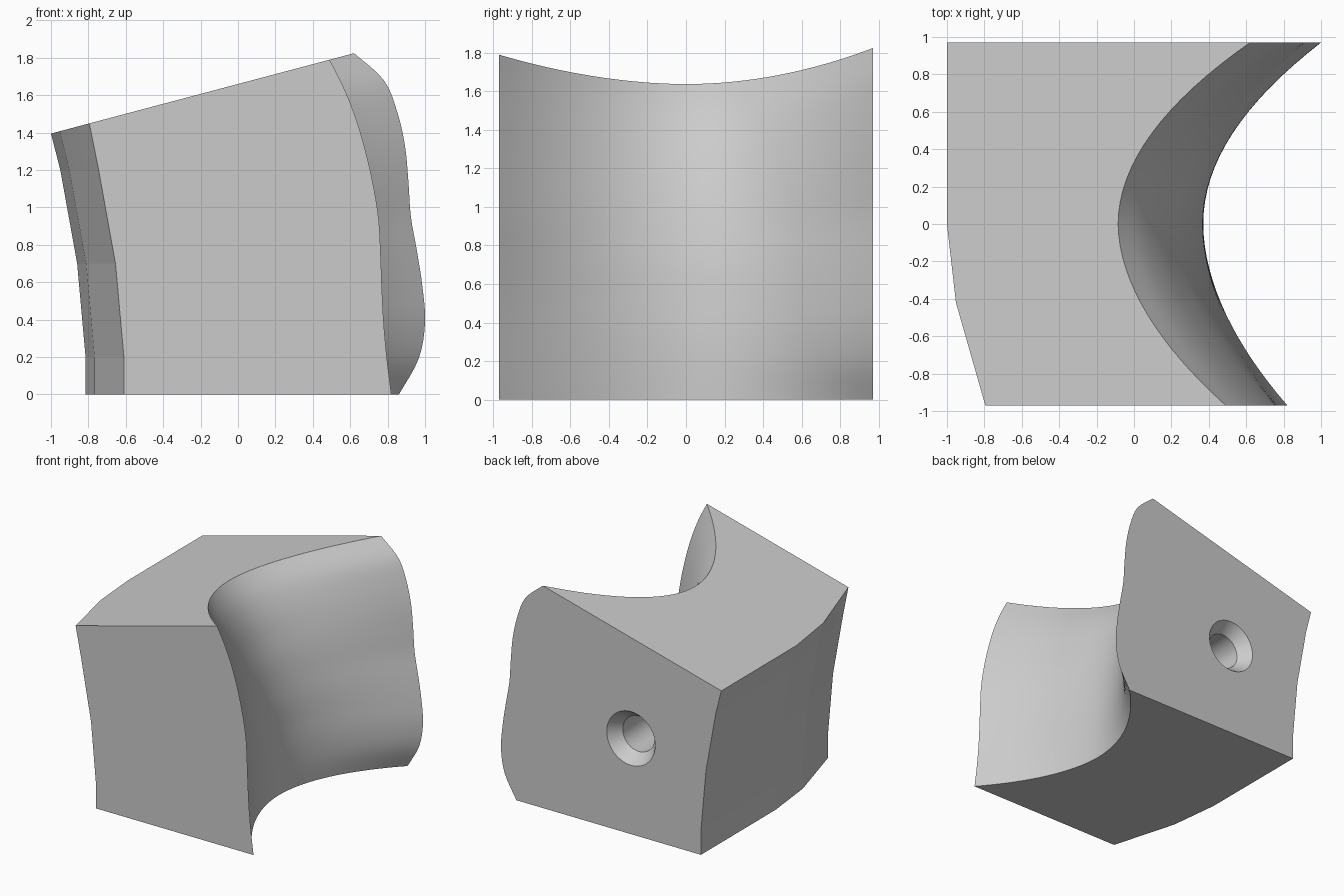
import bpy, bmesh, math
from mathutils import Matrix

if "Cube" in bpy.data.objects:
    bpy.data.objects.remove(bpy.data.objects["Cube"])

HALF = 0.97          # half depth of the block
ROWS, STEPS = 32, 40

# Profiles of the hollow side, evenly spaced from bottom to top
FRONT = [.82, .797, .78, .77, .763, .753, .725, .685, .635, .57, .49]
MIDDLE = [.37, .37, .365, .35, .33, .295, .25, .19, .12, .03, -.085]
BACK = [.86, .966, 1.0, .986, .957, .924, .911, .893, .852, .78, .62]
# Outer side: (x, z) going down, and its sideways shift along y
OUTER = [(-.95, 1.2), (-.86, .7), (-.815, .2), (-.815, 0)]
SHIFT = [(-HALF, .205), (-.42, .048), (0, 0), (HALF, 0)]


def slope(x):
    """Height of the tilted top plane."""
    return 1.66 + .265 * x


def spline(pts, t):
    """Smooth curve through evenly spaced values."""
    n = len(pts) - 1
    i = min(int(t * n), n - 1)
    u = t * n - i
    b, c = pts[i], pts[i + 1]
    a = pts[i - 1] if i else 2 * b - c
    d = pts[i + 2] if i + 2 <= n else 2 * c - b
    return b + .5 * u * (c - a + u * (2 * a - 5 * b + 4 * c - d + u * (3 * (b - c) + d - a)))


def shift(y):
    for (y0, s0), (y1, s1) in zip(SHIFT, SHIFT[1:]):
        if y <= y1:
            return s0 + (s1 - s0) * (y - y0) / (y1 - y0)
    return 0


def section(y):
    """Closed outline of the block at one depth."""
    end, power = (BACK, 1.97) if y > 0 else (FRONT, 1.87)
    w = (abs(y) / HALF) ** power
    pts = []
    for k in range(STEPS + 1):
        t = k / STEPS
        mid = spline(MIDDLE, t)
        x = mid + w * (spline(end, t) - mid)
        pts.append((x, y, t * slope(x)))
    s = shift(y)
    pts.append((s - 1, y, slope(s - 1)))
    pts += [(x + s, y, z) for x, z in OUTER]
    return pts


def make_object(name, bm, mat):
    bmesh.ops.recalc_face_normals(bm, faces=bm.faces)
    mesh = bpy.data.meshes.new(name)
    bm.to_mesh(mesh)
    bm.free()
    mesh.materials.append(mat)
    obj = bpy.data.objects.new(name, mesh)
    bpy.context.collection.objects.link(obj)
    return obj


grey = bpy.data.materials.new("plain_grey")
grey.use_nodes = True
grey.diffuse_color = (.6, .6, .6, 1)
grey.node_tree.nodes["Principled BSDF"].inputs["Base Color"].default_value = (.6, .6, .6, 1)

# Block: outlines lofted from front to back
bm = bmesh.new()
depths = sorted([HALF * (2 * i / ROWS - 1) for i in range(ROWS + 1)] + [-.42])
rings = [[bm.verts.new(p) for p in section(y)] for y in depths]
n = len(rings[0])
for a, b in zip(rings, rings[1:]):
    for i in range(n):
        j = (i + 1) % n
        bm.faces.new((a[i], a[j], b[j], b[i]))
bm.faces.new(rings[0])
bm.faces.new(rings[-1])
block = make_object("saddle_block", bm, grey)

# Countersunk blind hole in the back: turned profile of (radius, depth)
bm = bmesh.new()
turned = [(.24, -.02), (.22, 0), (.145, .1), (.145, .8)]
SIDES = 48
circles = []
for r, depth in turned:
    circles.append([bm.verts.new((r * math.cos(math.tau * k / SIDES), r * math.sin(math.tau * k / SIDES), depth))
                    for k in range(SIDES)])
for a, b in zip(circles, circles[1:]):
    for i in range(SIDES):
        j = (i + 1) % SIDES
        bm.faces.new((a[i], a[j], b[j], b[i]))
bm.faces.new(circles[0])
bm.faces.new(circles[-1])
bmesh.ops.transform(bm, verts=bm.verts,
                    matrix=Matrix.Translation((-.18, HALF, .785)) @ Matrix.Rotation(math.pi / 2, 4, 'X'))
cutter = make_object("screw_hole_cutter", bm, grey)
cutter.hide_render = True

cut = block.modifiers.new("screw_hole", 'BOOLEAN')
cut.operation = 'DIFFERENCE'
cut.solver = 'EXACT'
cut.object = cutter
bpy.ops.object.select_all(action='DESELECT')
bpy.context.view_layer.objects.active = block
block.select_set(True)
bpy.ops.object.modifier_apply(modifier=cut.name)
bpy.data.objects.remove(cutter)

# Smooth hollow and hole, flat facets on the outer side
bpy.ops.object.shade_smooth_by_angle(angle=math.radians(25))
for face in block.data.polygons:
    if face.center.x < -.55 and face.normal.x < -.7:
        face.use_smooth = False
